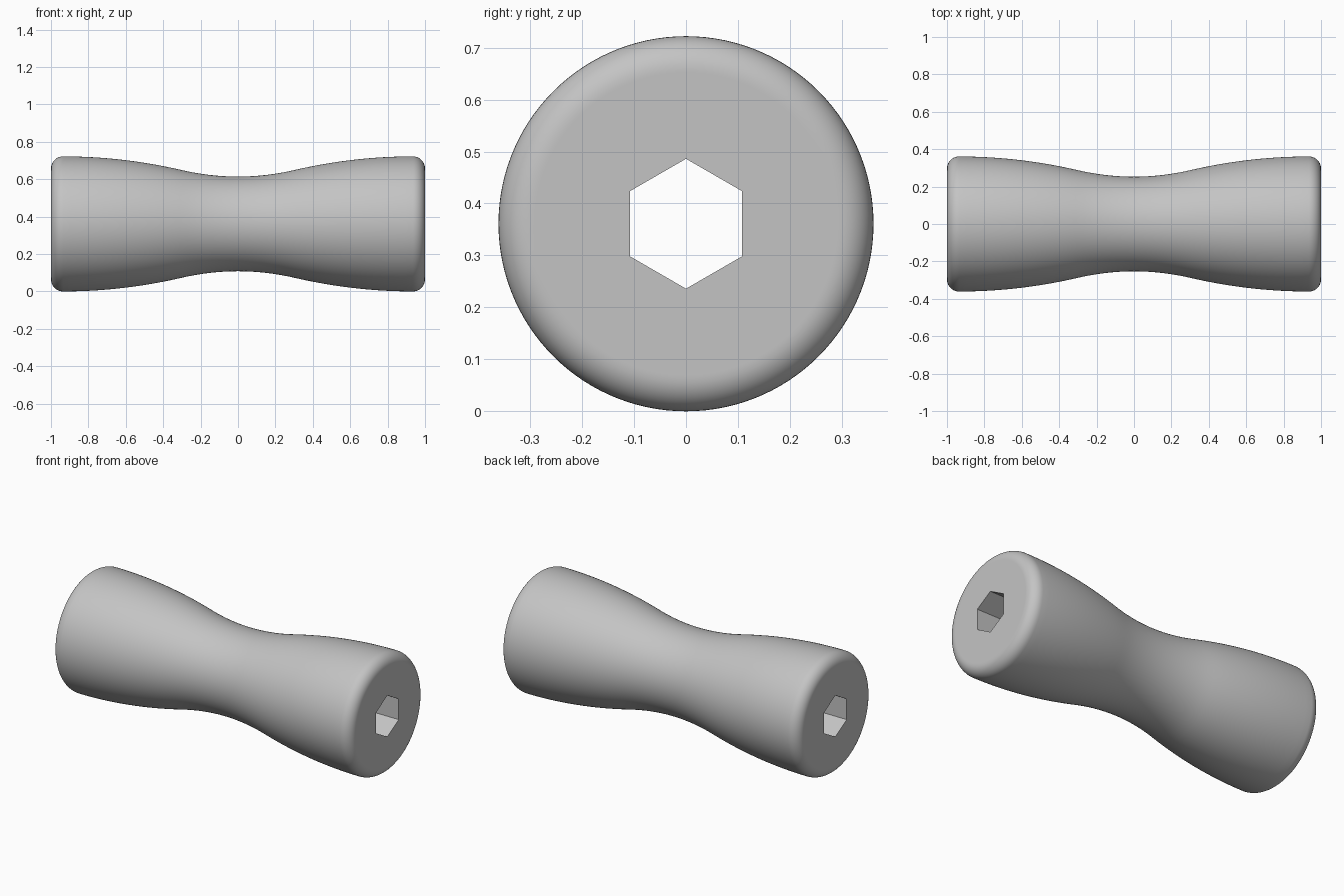
import bpy
import bmesh
from math import sin, cos, pi, radians

default = bpy.data.objects.get("Cube")
if default:
    bpy.data.objects.remove(default, do_unlink=True)

RADIUS, WAIST = 0.361, 0.253      # widest and narrowest radius
FILLET = 0.065                    # rounding of the end edges
BEND = 0.3                        # where the waist curve turns into the barrel curve
HEX = 0.125                       # corner radius of the bore
SIDES = 120                       # multiple of six, so bore corners fall on vertices
EDGE = 1 - FILLET
SLOPE = 2 * (RADIUS - WAIST) / EDGE


def grip_radius(x):
    """Concave waist blending tangentially into convex ends."""
    x = abs(x)
    if x < BEND:
        return WAIST + SLOPE * x * x / (2 * BEND)
    return RADIUS - SLOPE * (EDGE - x) ** 2 / (2 * (EDGE - BEND))


def hex_radius(angle):
    return HEX * cos(pi / 6) / cos(angle % (pi / 3) - pi / 6)


def ring(bm, x, radius):
    verts = []
    for i in range(SIDES):
        a = 2 * pi * i / SIDES
        r = radius(a) if callable(radius) else radius
        verts.append(bm.verts.new((x, r * sin(a), RADIUS + r * cos(a))))
    return verts


# Closed section: curved side, rounded rims, flat ends and hexagonal bore
steps = 48
side = [(EDGE * (2 * i / steps - 1), grip_radius(EDGE * (2 * i / steps - 1)))
        for i in range(steps + 1)]
rim = [(EDGE + FILLET * sin(t), RADIUS - FILLET + FILLET * cos(t))
       for t in (pi / 2 * i / 10 for i in range(1, 11))]
rim.append((1, RADIUS - FILLET - 0.005))
left_rim = [(-x, r) for x, r in reversed(rim)]
section = [(-1, hex_radius)] + left_rim + side + rim + [(1, hex_radius)]

bm = bmesh.new()
rings = [ring(bm, x, r) for x, r in section]
for k, a in enumerate(rings):
    b = rings[(k + 1) % len(rings)]
    for i in range(SIDES):
        j = (i + 1) % SIDES
        bm.faces.new((a[i], a[j], b[j], b[i]))
bmesh.ops.recalc_face_normals(bm, faces=bm.faces)

mesh = bpy.data.meshes.new("waisted_grip")
bm.to_mesh(mesh)
bm.free()
grip = bpy.data.objects.new("waisted_grip", mesh)
bpy.context.collection.objects.link(grip)

# Plain grey material
grey = bpy.data.materials.new("light_grey")
grey.use_nodes = True
colour = (0.55, 0.55, 0.55, 1)
grey.diffuse_color = colour
grey.node_tree.nodes["Principled BSDF"].inputs["Base Color"].default_value = colour
mesh.materials.append(grey)

# Smooth body with crisp bore edges
bpy.ops.object.select_all(action="DESELECT")
grip.select_set(True)
bpy.context.view_layer.objects.active = grip
bpy.ops.object.shade_smooth_by_angle(angle=radians(30))
